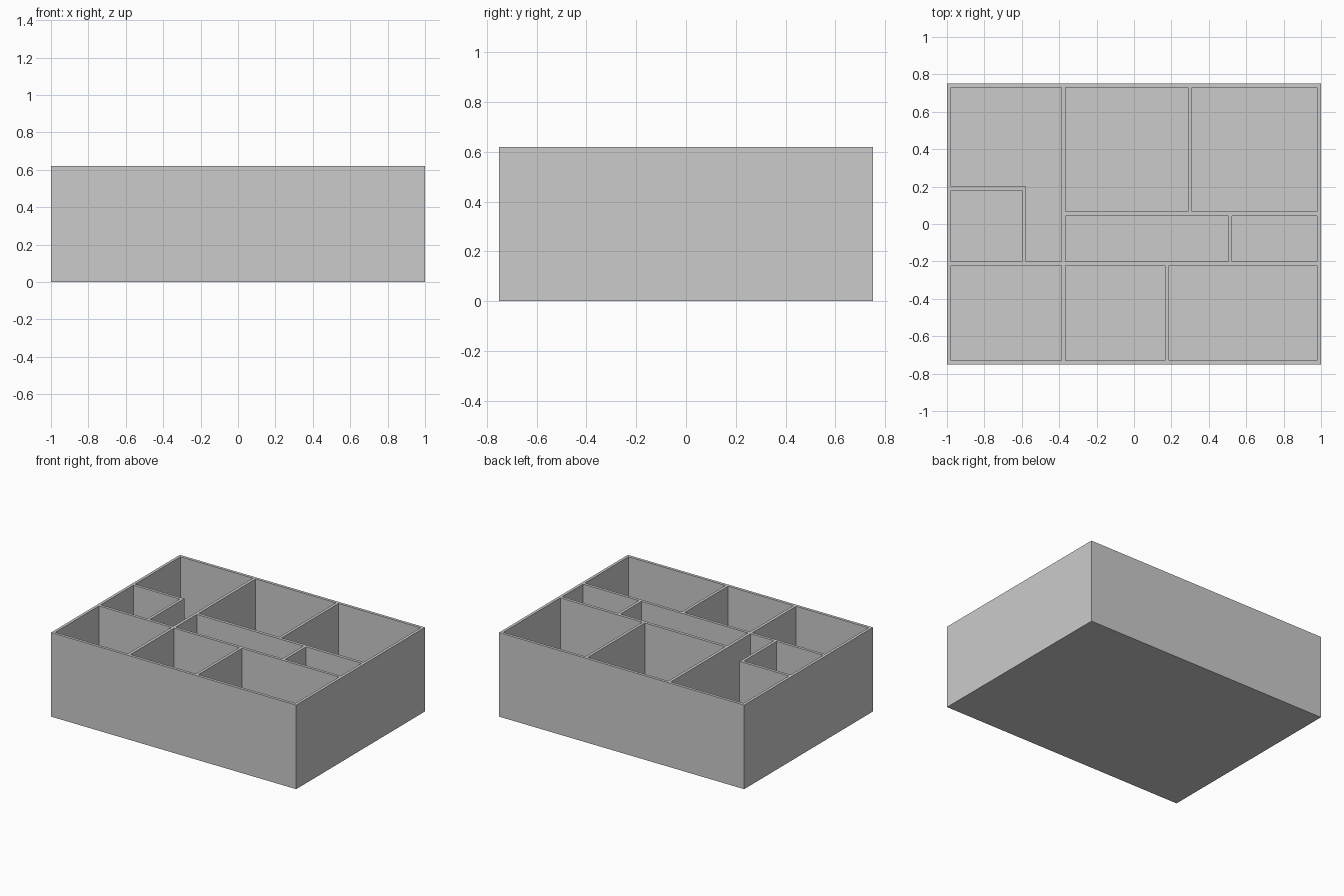
import bpy, bmesh

if "Cube" in bpy.data.objects:
    bpy.data.objects.remove(bpy.data.objects["Cube"])

W, D, H = 2.0, 1.5, 0.62   # outer size
T = 0.021                  # wall and floor thickness


def prism(name, outline, z0, z1):
    """Extrude a flat outline into a solid."""
    bm = bmesh.new()
    face = bm.faces.new([bm.verts.new((x, y, z0)) for x, y in outline])
    ext = bmesh.ops.extrude_face_region(bm, geom=[face])
    for v in ext["geom"]:
        if isinstance(v, bmesh.types.BMVert):
            v.co.z = z1
    bmesh.ops.recalc_face_normals(bm, faces=bm.faces)
    mesh = bpy.data.meshes.new(name)
    bm.to_mesh(mesh)
    bm.free()
    ob = bpy.data.objects.new(name, mesh)
    bpy.context.collection.objects.link(ob)
    return ob


def rect(x0, x1, y0, y1):
    return [(x0, y0), (x1, y0), (x1, y1), (x0, y1)]


L, R, F, B = -W / 2 + T, W / 2 - T, -D / 2 + T, D / 2 - T   # inner wall faces

# compartments, including the L-shaped one at back left
pockets = [
    rect(L, -0.388, F, -0.221),
    rect(-0.366, 0.167, F, -0.221),
    rect(0.188, R, F, -0.221),
    rect(L, -0.599, -0.2, 0.179),
    rect(-0.366, 0.504, -0.2, 0.044),
    rect(0.525, R, -0.2, 0.044),
    rect(-0.366, 0.289, 0.066, B),
    rect(0.31, R, 0.066, B),
    [(L, 0.2), (-0.578, 0.2), (-0.578, -0.2), (-0.388, -0.2), (-0.388, B), (L, B)],
]

# solid tray body, hollowed by the pockets
tray = prism("divided_tray", rect(-W / 2, W / 2, -D / 2, D / 2), 0, H)
cutters = bpy.data.collections.new("pocket_cutters")
bpy.context.scene.collection.children.link(cutters)
for i, outline in enumerate(pockets):
    cutter = prism(f"pocket_cutter_{i + 1}", outline, T, H + 0.2)
    bpy.context.collection.objects.unlink(cutter)
    cutters.objects.link(cutter)
    cutter.hide_render = True
    cutter.display_type = 'WIRE'

mod = tray.modifiers.new("hollow", 'BOOLEAN')
mod.operation = 'DIFFERENCE'
mod.solver = 'EXACT'
mod.operand_type = 'COLLECTION'
mod.collection = cutters
